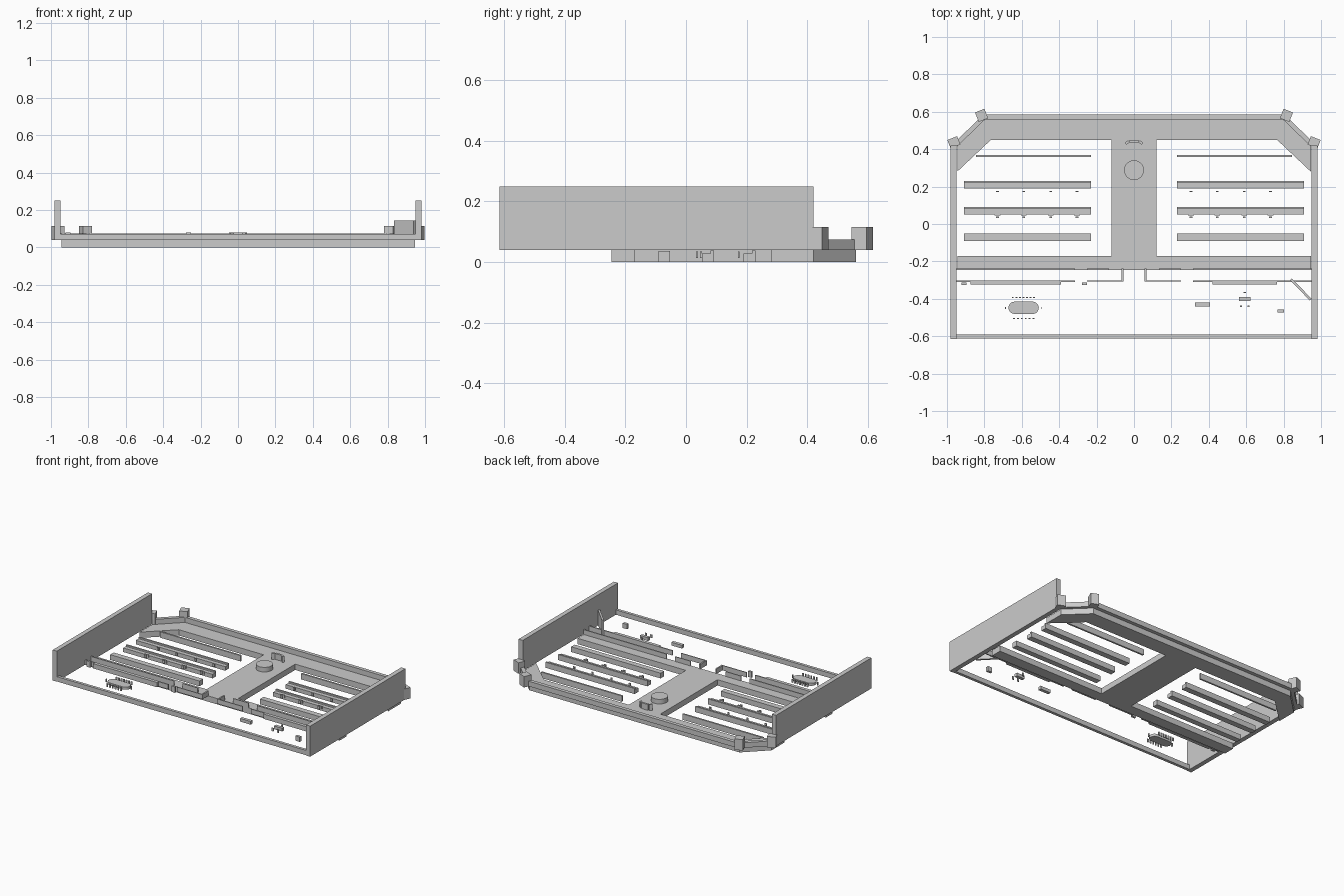
import bpy, bmesh, math


def prism(name, pts, z0, z1):
    """Extrude a flat outline between two heights."""
    bm = bmesh.new()
    f = bm.faces.new([bm.verts.new((x, y, z0)) for x, y in pts])
    top = bmesh.ops.extrude_face_region(bm, geom=[f])["geom"]
    for v in top:
        if isinstance(v, bmesh.types.BMVert):
            v.co.z = z1
    bmesh.ops.recalc_face_normals(bm, faces=bm.faces)
    me = bpy.data.meshes.new(name)
    bm.to_mesh(me)
    bm.free()
    ob = bpy.data.objects.new(name, me)
    bpy.context.collection.objects.link(ob)
    return ob


def box(name, x0, x1, y0, y1, z0, z1):
    return prism(name, [(x0, y0), (x1, y0), (x1, y1), (x0, y1)], z0, z1)


def block(name, cx, cy, sx, sy, z0, z1, deg=0):
    c, s = math.cos(math.radians(deg)), math.sin(math.radians(deg))
    pts = [(i * sx / 2, j * sy / 2) for i, j in ((-1, -1), (1, -1), (1, 1), (-1, 1))]
    return prism(name, [(cx + x * c - y * s, cy + x * s + y * c) for x, y in pts], z0, z1)


def arc(cx, cy, r, a0, a1, n):
    return [(cx + r * math.cos(math.radians(a0 + (a1 - a0) * i / n)),
             cy + r * math.sin(math.radians(a0 + (a1 - a0) * i / n))) for i in range(n + 1)]


def mirror_pts(half):
    return half + [(-x, y) for x, y in reversed(half) if x > 1e-6]


# Lower deck: front crossbar, centre aisle and rear band in one slab
prism("deck_frame", mirror_pts([
    (0, -0.245), (0.945, -0.245), (0.945, -0.17), (0.12, -0.17), (0.12, 0.45),
    (0.765, 0.45), (0.945, 0.28), (0.945, 0.42), (0.8, 0.56), (0, 0.56)]), 0, 0.04)

# Rear rail following the cut corners
prism("rear_rail", mirror_pts([(0, 0.585), (0.805, 0.585), (0.965, 0.43), (0.945, 0.415),
                               (0.795, 0.56), (0, 0.56)]), 0.04, 0.075)

# Front rail
box("front_rail", -0.95, 0.95, -0.612, -0.592, 0.04, 0.073)

for s, side in ((-1, "left"), (1, "right")):
    def sbox(name, x0, x1, *r):
        a, b = sorted((s * x0, s * x1))
        return box(side + "_" + name, a, b, *r)

    # Side walls and corner posts
    sbox("wall", 0.948, 0.98, -0.615, 0.42, 0.04, 0.25)
    block(side + "_rear_post", s * 0.815, 0.581, 0.054, 0.054, 0.04, 0.115, -22 * s)
    block(side + "_side_post", s * 0.963, 0.437, 0.056, 0.048, 0.04, 0.115, -22 * s)

    # Seat rows with raised back lip
    sbox("row_back", 0.23, 0.845, 0.357, 0.369, 0, 0.04)
    sbox("row_front", 0.23, 0.91, -0.09, -0.052, 0, 0.036)
    for n, y in enumerate((0.052, 0.19)):
        sbox(f"row_{n}_base", 0.23, 0.91, y, y + 0.028, 0, 0.028)
        sbox(f"row_{n}_lip", 0.23, 0.91, y + 0.028, y + 0.04, 0, 0.038)
        for x in (0.305, 0.445, 0.59, 0.73):
            sbox(f"row_{n}_tab", x - 0.007, x + 0.007, y - 0.019, y - 0.013, 0.014, 0.034)
            if n == 0:
                sbox("row_bump", x - 0.015, x + 0.015, y - 0.006, y, 0.014, 0.034)

    # Thin partition walls behind the front area, with a doorway gap
    for y in (-0.242, -0.305):
        sbox("partition_outer", 0.315, 0.948, y - 0.004, y + 0.004, 0.04, 0.073)
        sbox("partition_inner", 0.135 if y > -0.3 else 0.06, 0.25,
             y - 0.003, y + 0.003, 0.04, 0.073)
    sbox("partition_return", 0.056, 0.066, -0.308, -0.238, 0.04, 0.073)

# Counters and small cabinets against the partition
box("left_counter", -0.875, -0.39, -0.324, -0.309, 0.04, 0.073)
box("right_counter", 0.42, 0.765, -0.324, -0.309, 0.04, 0.073)
for x in (-0.91, -0.265):
    block("wall_cabinet", x, -0.32, 0.027, 0.014, 0.04, 0.08)

# Diagonal corner screen
block("corner_screen", 0.892, -0.35, 0.15, 0.013, 0.04, 0.145, -46)

# Round podium and small stand behind it
pod = prism("podium", arc(0, 0.288, 0.053, 0, 348.75, 31), 0.04, 0.072)
block("stand_centre", 0, 0.443, 0.05, 0.014, 0.04, 0.08)
for s in (-1, 1):
    block("stand_side", s * 0.036, 0.436, 0.022, 0.014, 0.04, 0.08, -40 * s)

# Oval table with chairs
tab = prism("oval_table", arc(-0.542, -0.448, 0.033, -90, 90, 10)
            + arc(-0.638, -0.448, 0.033, 90, 270, 10), 0.045, 0.063)
for i in range(7):
    block("chair_rear", -0.648 + i * 0.019, -0.394, 0.01, 0.005, 0.045, 0.068)
for i in range(6):
    block("chair_front", -0.642 + i * 0.021, -0.505, 0.01, 0.005, 0.045, 0.068)
for x in (-0.686, -0.496):
    block("chair_end", x, -0.45, 0.005, 0.01, 0.045, 0.068)

# Loose desks and seats on the right
block("bench", 0.365, -0.43, 0.08, 0.022, 0.04, 0.062)
block("desk", 0.592, -0.4, 0.062, 0.022, 0.04, 0.062)
for x, y in ((0.592, -0.367), (0.572, -0.44), (0.612, -0.44)):
    block("desk_seat", x, y, 0.013, 0.006, 0.04, 0.062)
block("side_cabinet", 0.785, -0.465, 0.033, 0.018, 0.04, 0.073)

# Smooth the curved sides
for ob in (pod, tab):
    bpy.context.view_layer.objects.active = ob
    ob.select_set(True)
    bpy.ops.object.shade_smooth_by_angle(angle=math.radians(30))
    ob.select_set(False)
